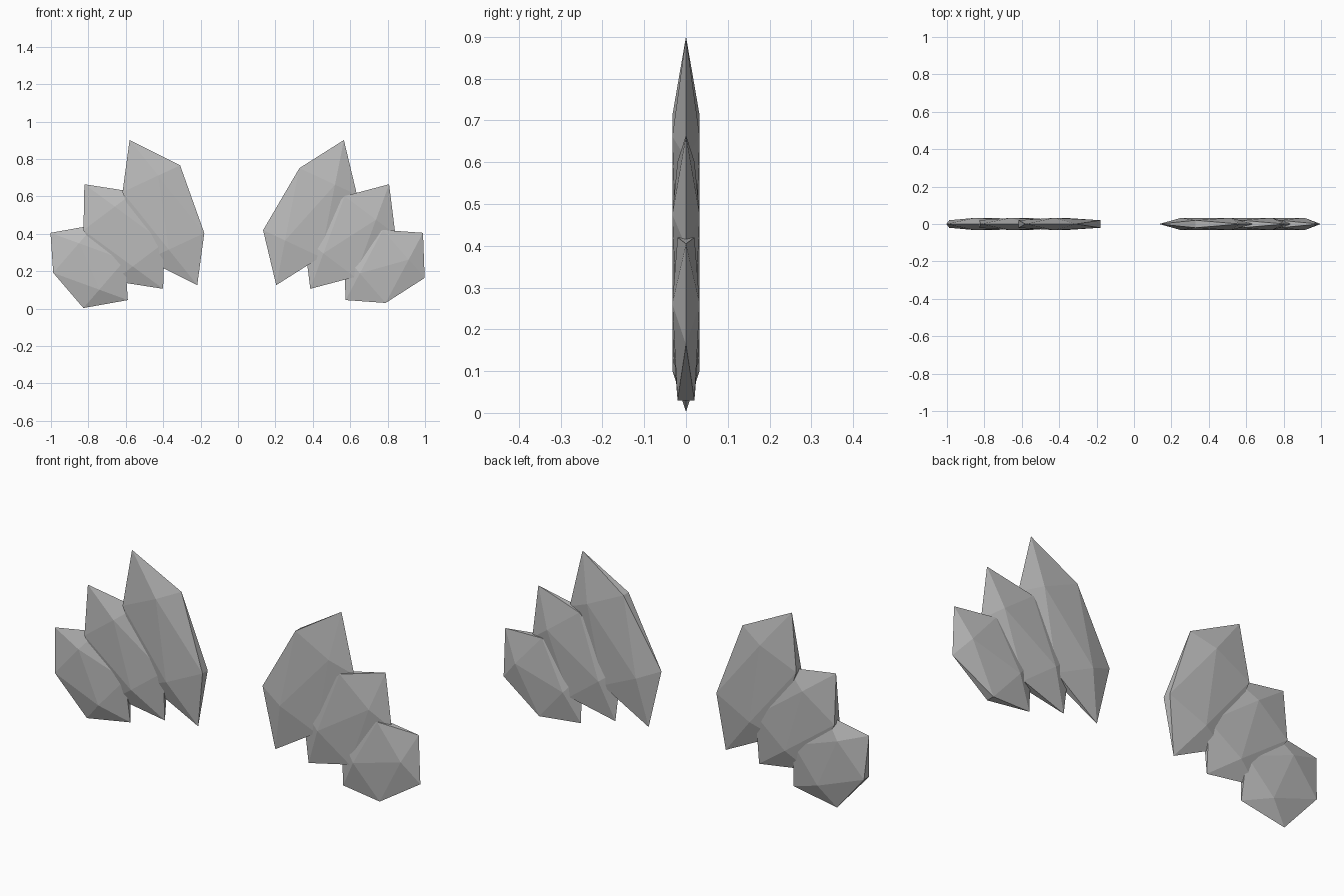
import bpy
from math import radians

cube = bpy.data.objects.get("Cube")
if cube:
    bpy.data.objects.remove(cube, do_unlink=True)

# Plain grey crystal material
GREY = (0.5, 0.5, 0.5, 1.0)
grey = bpy.data.materials.new("crystal_grey")
grey.use_nodes = True
grey.diffuse_color = GREY
grey.node_tree.nodes["Principled BSDF"].inputs["Base Color"].default_value = GREY

HALF_WIDTH = 0.21
HALF_DEPTH = 0.0385
SHIFT = -0.0068     # keeps the uneven pair centred on x

# Name, distance out, height, half length, outward tilt in degrees
SHARDS = [
    ("large", 0.392, 0.513, 0.428, 25),
    ("middle", 0.604, 0.385, 0.350, 37),
    ("small", 0.789, 0.225, 0.274, 49),
]


def add_shard(name, x, z, half_length, tilt):
    """A flattened, stretched icosahedron leaning sideways."""
    bpy.ops.mesh.primitive_ico_sphere_add(
        subdivisions=1, radius=1, location=(x, 0, z), rotation=(0, radians(tilt), 0))
    shard = bpy.context.object
    shard.name = name
    shard.scale = (HALF_WIDTH, HALF_DEPTH, half_length)
    shard.data.materials.append(grey)


# Two fans of three shards; the facets keep one handedness on both sides
for side, sign in (("left", 1), ("right", -1)):
    for size, out, height, half_length, tilt in SHARDS:
        add_shard(f"{side}_{size}_shard", sign * out + SHIFT, height,
                  half_length, sign * tilt)
